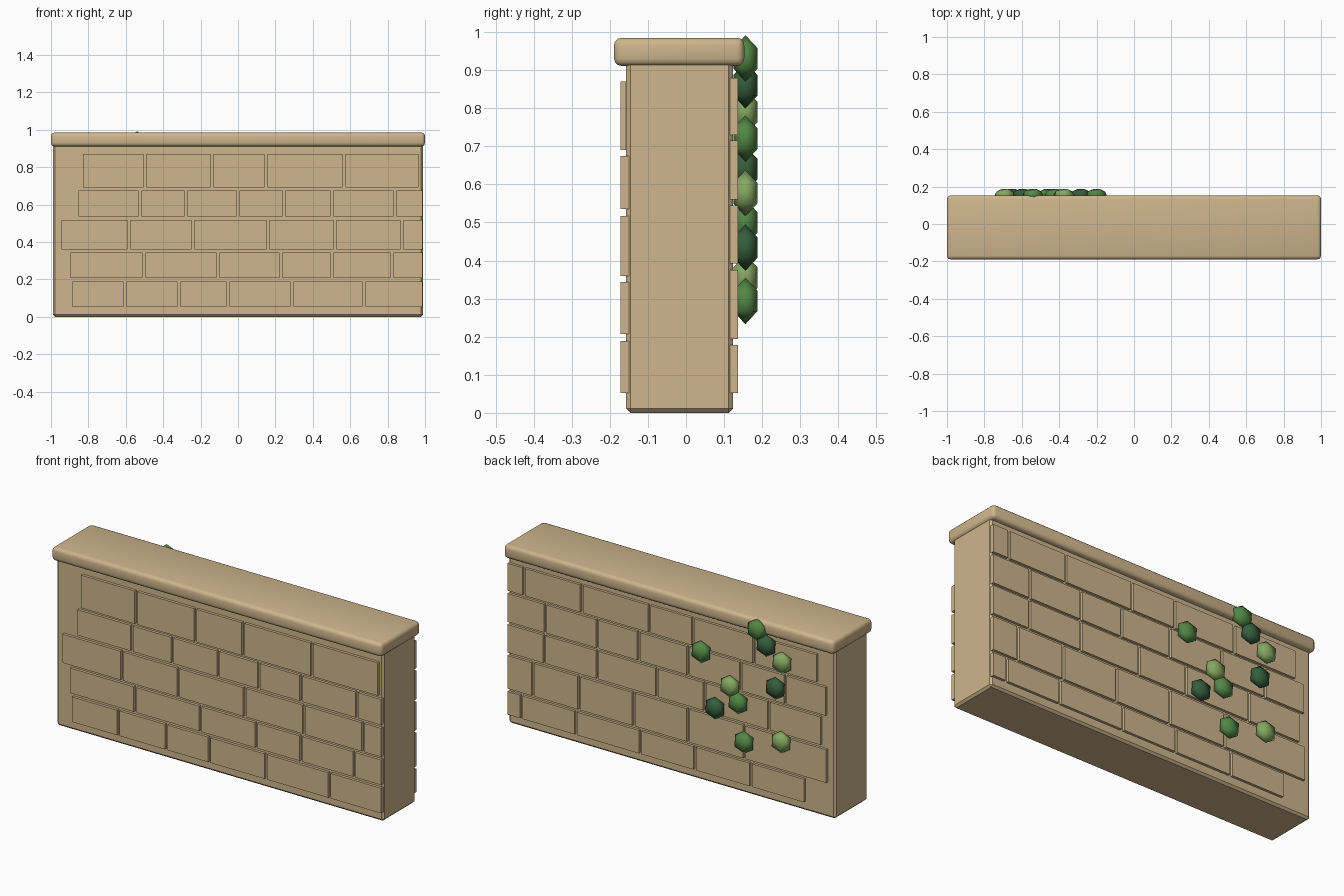
import bpy
import math

cube = bpy.data.objects.get("Cube")
if cube:
    bpy.data.objects.remove(cube, do_unlink=True)


def material(name, color):
    mat = bpy.data.materials.new(name)
    mat.use_nodes = True
    mat.diffuse_color = (*color, 1)
    bsdf = next(n for n in mat.node_tree.nodes if n.type == 'BSDF_PRINCIPLED')
    bsdf.inputs["Base Color"].default_value = (*color, 1)
    return mat


sand = material("sandstone", (0.62, 0.465, 0.265))
greens = {
    "dark": material("dark_green", (0.035, 0.11, 0.045)),
    "mid": material("leaf_green", (0.085, 0.24, 0.06)),
    "light": material("light_green", (0.235, 0.39, 0.12)),
}


def box(name, lo, hi, bevel=0, segments=1):
    center = [(a + b) / 2 for a, b in zip(lo, hi)]
    bpy.ops.mesh.primitive_cube_add(size=1, location=center)
    ob = bpy.context.object
    ob.name = name
    ob.scale = [b - a for a, b in zip(lo, hi)]
    bpy.ops.object.transform_apply(location=False, rotation=False, scale=True)
    ob.data.materials.append(sand)
    if bevel:
        mod = ob.modifiers.new("bevel", 'BEVEL')
        mod.width, mod.segments = bevel, segments
        bpy.ops.object.modifier_apply(modifier=mod.name)
        bpy.ops.object.shade_smooth_by_angle(angle=math.radians(35))
    return ob


def brick_rows(name, rows, y0, y1, gap=0.016):
    """Each row: bottom, top, then the x of every joint from end to end."""
    for r, (z0, z1, joints) in enumerate(rows):
        for i, (a, b) in enumerate(zip(joints, joints[1:])):
            box(f"{name}_{r + 1}_{i + 1}", (a, y0, z0), (b - gap, y1, z1))


# Wall body and coping stone
box("wall_body", (-0.99, -0.157, 0), (0.99, 0.123, 0.93), 0.011)
box("coping_stone", (-1, -0.189, 0.911), (1, 0.153, 0.985), 0.02, 3)

# Raised bricks, front
brick_rows("front_brick", [
    (0.052, 0.189, (-0.885, -0.596, -0.307, -0.045, 0.297, 0.682, 1.002)),
    (0.207, 0.344, (-0.896, -0.495, -0.1, 0.238, 0.51, 0.832, 1.002)),
    (0.36, 0.517, (-0.944, -0.575, -0.233, 0.168, 0.527, 0.885, 1.002)),
    (0.535, 0.675, (-0.853, -0.516, -0.27, 0.008, 0.254, 0.51, 0.848, 1.002)),
    (0.69, 0.87, (-0.83, -0.49, -0.13, 0.158, 0.575, 0.982)),
], -0.172, -0.15)

# Raised bricks, back
brick_rows("back_brick", [
    (0.052, 0.178, (-0.81, -0.48, -0.14, 0.19, 0.58, 0.91, 1.002)),
    (0.194, 0.375, (-0.945, -0.44, -0.1, 0.23, 0.56, 0.84, 1.002)),
    (0.392, 0.545, (-0.91, -0.59, -0.2, 0.09, 0.45, 0.77, 1.002)),
    (0.56, 0.715, (-0.94, -0.69, -0.42, -0.1, 0.2, 0.45, 0.765, 1.002)),
    (0.73, 0.88, (-0.885, -0.5, -0.13, 0.135, 0.545, 0.895, 1.002)),
], 0.115, 0.137)

# Leaf clumps on the back: x, z, shade
leaves = [
    (-0.54, 0.931, "mid"), (-0.594, 0.86, "dark"), (-0.69, 0.79, "light"),
    (-0.2, 0.72, "mid"), (-0.65, 0.64, "dark"), (-0.375, 0.577, "light"),
    (-0.424, 0.5, "mid"), (-0.284, 0.434, "dark"), (-0.685, 0.355, "light"),
    (-0.46, 0.294, "mid"),
]
for i, (x, z, shade) in enumerate(leaves):
    bpy.ops.mesh.primitive_ico_sphere_add(subdivisions=1, radius=1, location=(x, 0.156, z))
    leaf = bpy.context.object
    leaf.name = f"leaf_{i + 1}"
    leaf.scale = (0.06, 0.037, 0.061)
    leaf.data.materials.append(greens[shade])
    bpy.ops.object.transform_apply(location=False, rotation=False, scale=True)
    bpy.ops.object.shade_smooth()
